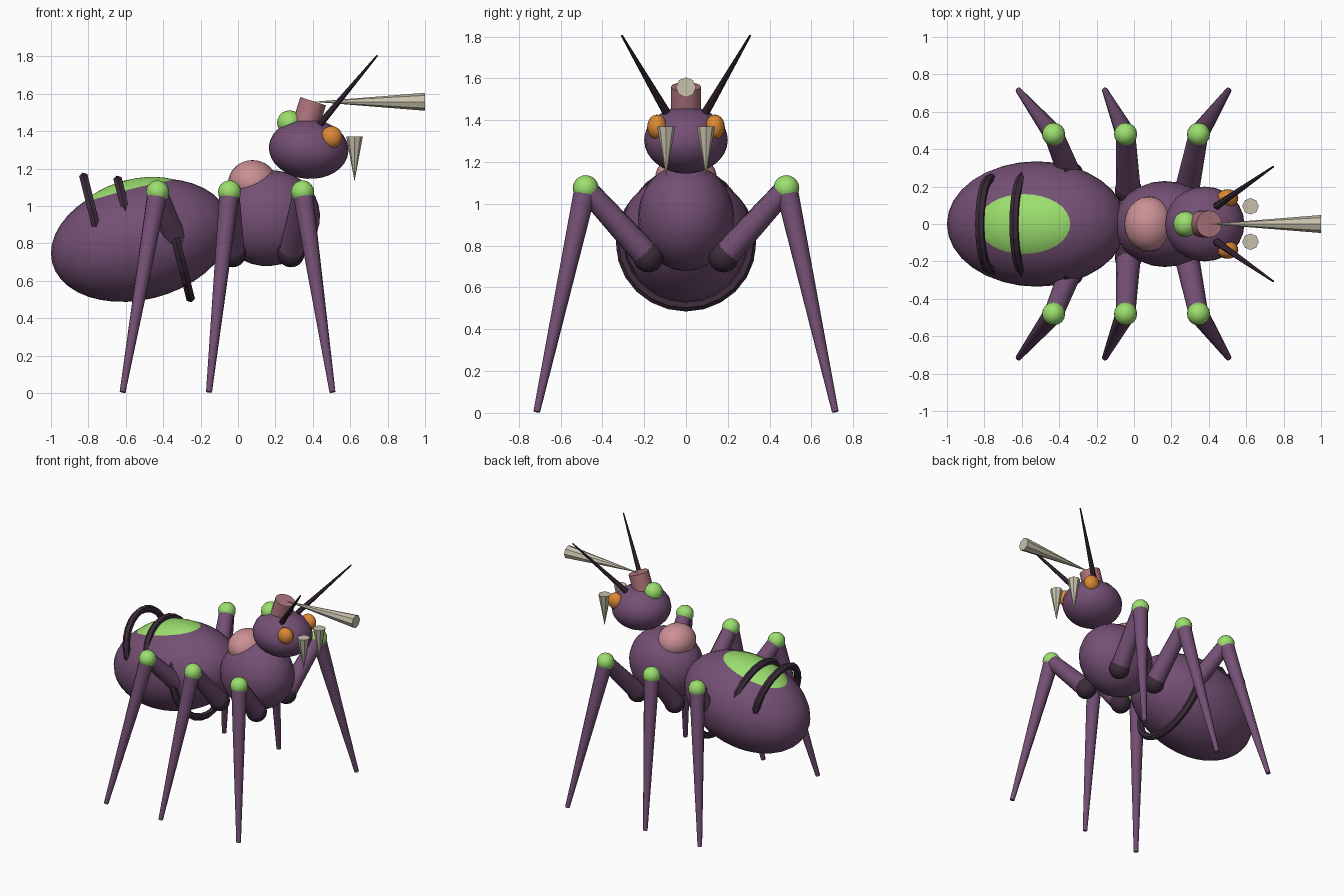
import bpy, math
from mathutils import Vector

if "Cube" in bpy.data.objects:
    bpy.data.objects.remove(bpy.data.objects["Cube"])


def material(name, rgb):
    m = bpy.data.materials.new(name)
    m.diffuse_color = (*rgb, 1)
    m.use_nodes = True
    m.node_tree.nodes["Principled BSDF"].inputs["Base Color"].default_value = m.diffuse_color
    return m


PURPLE = material("body purple", (0.175, 0.08, 0.175))
DARK = material("dark plum", (0.045, 0.024, 0.043))
GREEN = material("lime green", (0.33, 0.74, 0.155))
ORANGE = material("eye orange", (0.72, 0.25, 0.035))
PINK = material("light pink", (0.60, 0.28, 0.30))
ROSE = material("dusty rose", (0.43, 0.175, 0.205))
BONE = material("bone", (0.57, 0.53, 0.41))


def finish(name, mat, smooth=True):
    ob = bpy.context.object
    ob.name = name
    ob.data.materials.append(mat)
    if smooth:
        bpy.ops.object.shade_smooth_by_angle(angle=math.radians(40))
    return ob


def ellipsoid(name, loc, size, mat, tilt=0, segs=24, rings=16):
    """Ellipsoid whose front end (+x) is raised by tilt degrees."""
    bpy.ops.mesh.primitive_uv_sphere_add(
        segments=segs, ring_count=rings, radius=1, location=loc,
        rotation=(0, -math.radians(tilt), 0))
    bpy.context.object.scale = size
    return finish(name, mat)


def rod(name, a, b, r1, r2, mat, sides=12, smooth=True):
    """Tapered rod from point a (radius r1) to point b (radius r2)."""
    a, b = Vector(a), Vector(b)
    d = b - a
    bpy.ops.mesh.primitive_cone_add(
        vertices=sides, radius1=r1, radius2=r2, depth=d.length,
        location=(a + b) / 2)
    bpy.context.object.rotation_euler = d.to_track_quat('Z', 'Y').to_euler()
    return finish(name, mat, smooth)


# Body segments
TILT = 14.3
ABDOMEN = Vector((-0.52, 0, 0.817))
ellipsoid("abdomen", ABDOMEN, (0.489, 0.335, 0.317), PURPLE, TILT, 32, 20)
ellipsoid("thorax", (0.165, 0, 0.935), (0.275, 0.23, 0.255), PURPLE, 15)
ellipsoid("head", (0.378, 0, 1.305), (0.213, 0.2, 0.16), PURPLE, -4)

# Green back patch, rising just above the abdomen
t = math.radians(TILT)
up = Vector((-math.sin(t), 0, math.cos(t)))
ellipsoid("back_patch", ABDOMEN + up * 0.13, (0.355, 0.239, 0.2), GREEN, TILT, 32, 20)

# Pink hump behind the head
ellipsoid("thorax_hump", (0.078, 0, 1.125), (0.13, 0.147, 0.12), PINK)

# Abdomen rings
for i, (x, z, outer) in enumerate([(-0.765, 0.915, 0.27),
                                   (-0.575, 0.87, 0.30),
                                   (-0.33, 0.81, 0.334)]):
    bpy.ops.mesh.primitive_torus_add(
        major_segments=24, minor_segments=6, major_radius=outer - 0.025,
        minor_radius=0.026, location=(x, 0, z),
        rotation=(0, math.radians(90 - 14), 0))
    finish(f"abdomen_ring_{i + 1}", DARK, False)

# Head top: bump, stub and forward horn
ellipsoid("head_bump", (0.275, 0, 1.445), (0.066, 0.068, 0.066), GREEN, 0, 16, 10)
rod("head_stub", (0.36, 0, 1.43), (0.402, 0, 1.56), 0.072, 0.072, ROSE, 16)
rod("horn", (0.4, 0, 1.557), (1.0, 0, 1.557), 0.0, 0.048, BONE, 8, False)

# Paired parts
for side, s in (("left", 1), ("right", -1)):
    ellipsoid(f"eye_{side}", (0.5, 0.138 * s, 1.367), (0.058, 0.048, 0.06),
              ORANGE, 0, 16, 10)
    rod(f"fang_{side}", (0.623, 0.095 * s, 1.13), (0.623, 0.095 * s, 1.37),
        0.0, 0.044, BONE, 8, False)
    rod(f"antenna_{side}", (0.44, 0.095 * s, 1.44), (0.745, 0.307 * s, 1.805),
        0.02, 0.005, DARK, 8)

    # Legs: hip, thigh, knee and shin
    for part, hip_x, knee_x, foot_x in (("rear", -0.31, -0.43, -0.617),
                                        ("middle", -0.03, -0.045, -0.155),
                                        ("front", 0.283, 0.345, 0.505)):
        hip = (hip_x, 0.18 * s, 0.745)
        knee = (knee_x, 0.48 * s, 1.075)
        foot = (foot_x, 0.714 * s, 0.005)
        tag = f"{part}_{side}"
        ellipsoid(f"hip_{tag}", hip, (0.073,) * 3, DARK, 0, 16, 10)
        rod(f"thigh_{tag}", hip, knee, 0.066, 0.052, PURPLE)
        ellipsoid(f"knee_{tag}", knee, (0.062,) * 3, GREEN, 0, 16, 10)
        rod(f"shin_{tag}", knee, foot, 0.054, 0.016, PURPLE)
